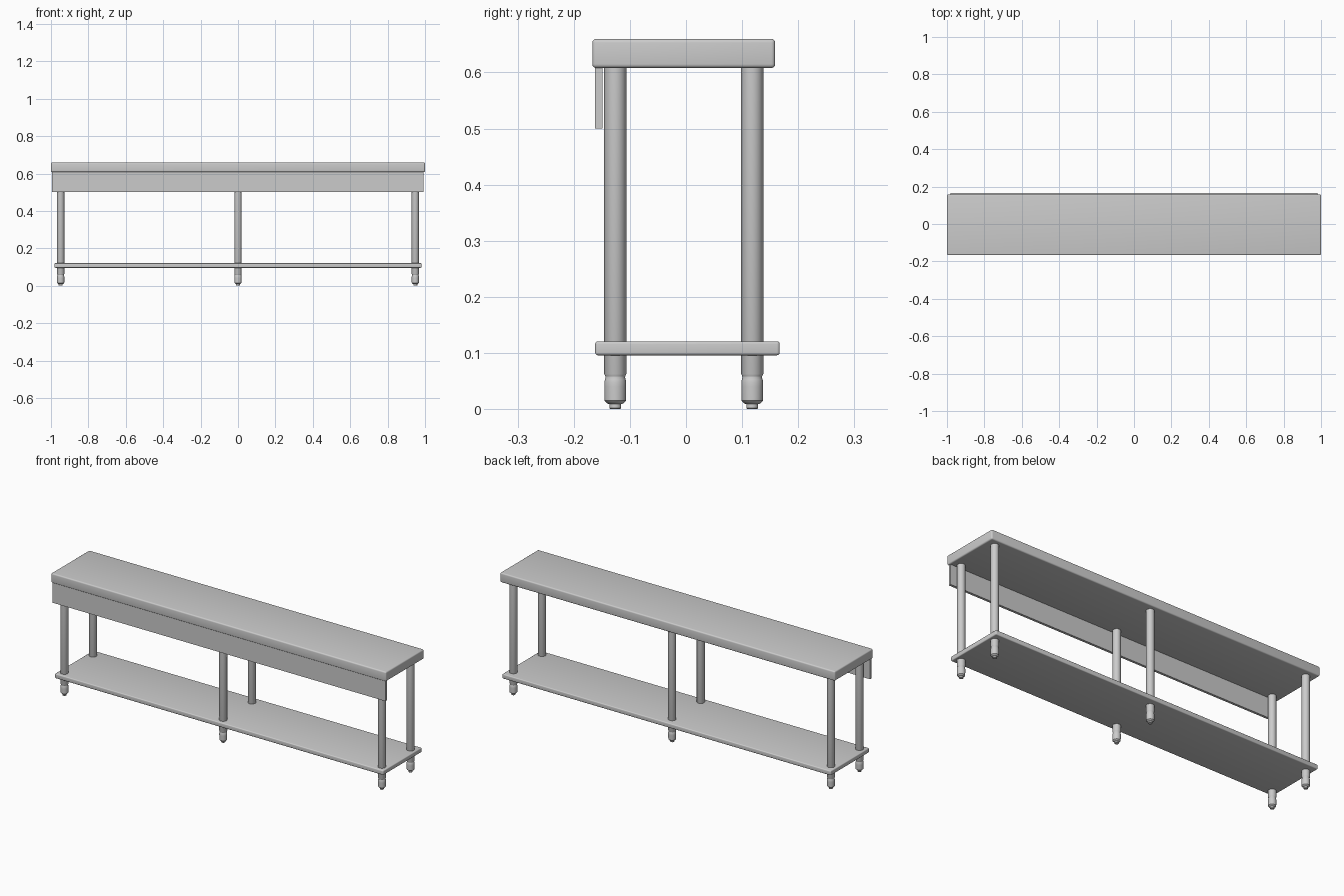
import bpy, bmesh, math

if "Cube" in bpy.data.objects:
    bpy.data.objects.remove(bpy.data.objects["Cube"])


def finish(name, bm):
    bmesh.ops.recalc_face_normals(bm, faces=bm.faces)
    mesh = bpy.data.meshes.new(name)
    bm.to_mesh(mesh)
    bm.free()
    ob = bpy.data.objects.new(name, mesh)
    bpy.context.collection.objects.link(ob)
    bpy.ops.object.select_all(action='DESELECT')
    ob.select_set(True)
    bpy.context.view_layer.objects.active = ob
    bpy.ops.object.shade_smooth_by_angle(angle=math.radians(35))
    return ob


def box(name, x, y, z, bevel=0.0):
    """Box from (min, max) ranges, with optional rounded edges."""
    bm = bmesh.new()
    bmesh.ops.create_cube(bm, size=1)
    for v in bm.verts:
        v.co = [(lo + hi) / 2 + c * (hi - lo) for c, (lo, hi) in zip(v.co, (x, y, z))]
    if bevel:
        bmesh.ops.bevel(bm, geom=bm.edges[:], offset=bevel, segments=4,
                        profile=0.5, affect='EDGES')
    return finish(name, bm)


def lathe(name, profile, cx, cy, sides=32):
    """Capped turned shape from (radius, z) points, bottom to top."""
    bm = bmesh.new()
    rings = []
    for r, z in profile:
        rings.append([bm.verts.new((cx + r * math.cos(math.tau * i / sides),
                                    cy + r * math.sin(math.tau * i / sides), z))
                      for i in range(sides)])
    for a, b in zip(rings, rings[1:]):
        for i in range(sides):
            j = (i + 1) % sides
            bm.faces.new((a[i], a[j], b[j], b[i]))
    bm.faces.new(rings[0][::-1])
    bm.faces.new(rings[-1])
    return finish(name, bm)


# Table top, front apron and lower shelf
box("table_top", (-1, 1), (-0.167, 0.159), (0.608, 0.66), 0.007)
box("front_apron", (-0.995, 0.993), (-0.162, -0.149), (0.5, 0.612))
box("lower_shelf", (-0.981, 0.981), (-0.162, 0.167), (0.096, 0.121), 0.005)

# Six round legs with turned adjustable feet
FOOT = [(0.009, 0.0), (0.0105, 0.002), (0.0105, 0.009), (0.014, 0.010),
        (0.019, 0.015), (0.0195, 0.040), (0.0195, 0.048), (0.0185, 0.053),
        (0.0175, 0.056), (0.0175, 0.060)]
LEG = [(0.0175, 0.058), (0.0197, 0.063), (0.0197, 0.612)]
for row, y in (("front", -0.126), ("back", 0.118)):
    for side, x in (("left", -0.948), ("middle", 0.0), ("right", 0.948)):
        lathe(f"{row}_{side}_leg", LEG, x, y)
        lathe(f"{row}_{side}_foot", FOOT, x, y)
